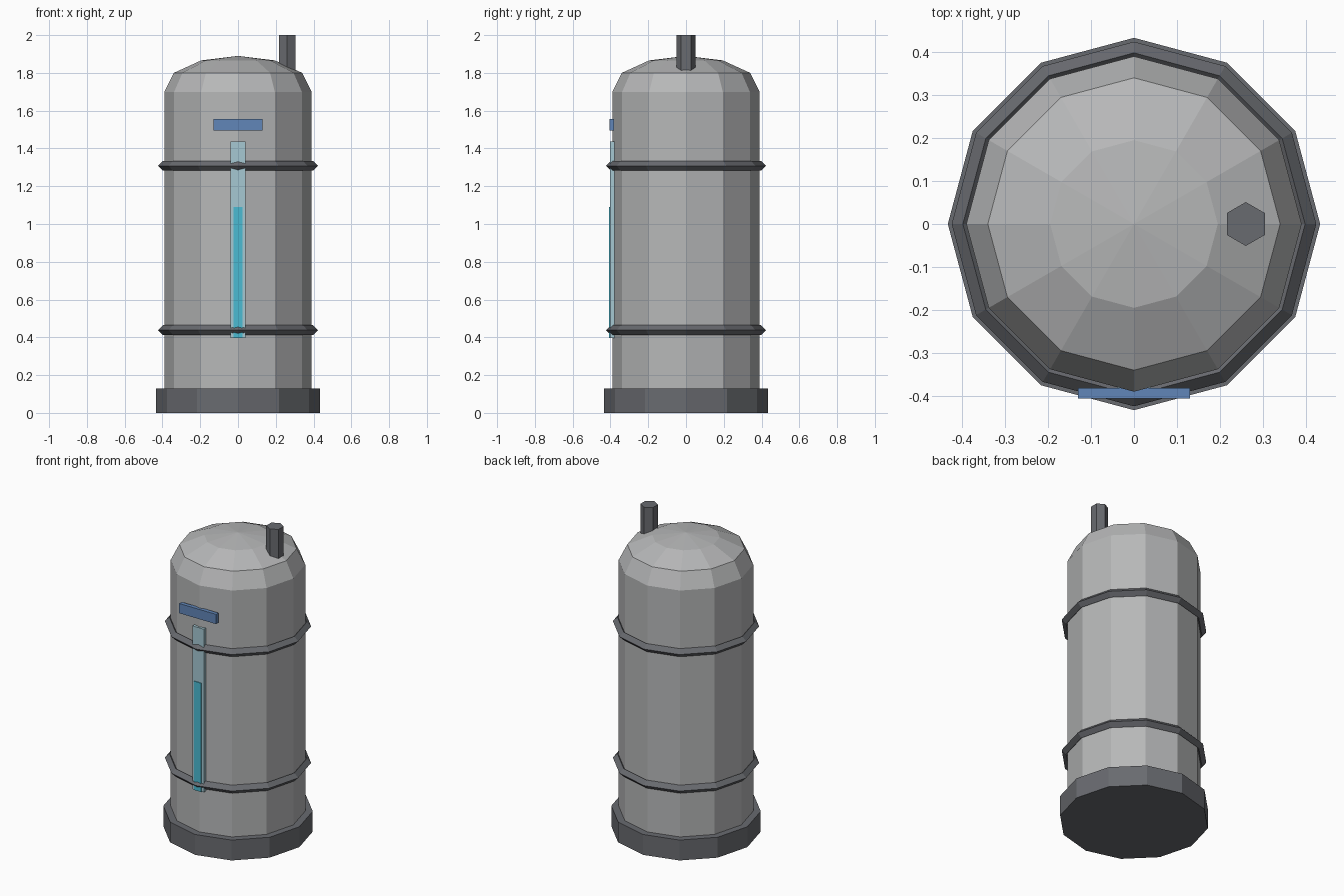
import bpy, bmesh, math

if "Cube" in bpy.data.objects:
    bpy.data.objects.remove(bpy.data.objects["Cube"])


def material(name, rgb):
    m = bpy.data.materials.new(name)
    m.diffuse_color = (*rgb, 1.0)
    m.use_nodes = True
    m.node_tree.nodes["Principled BSDF"].inputs["Base Color"].default_value = m.diffuse_color
    return m


STEEL = material("pale_steel", (0.47, 0.475, 0.48))
DARK = material("dark_metal", (0.14, 0.145, 0.16))
GLASS = material("gauge_glass", (0.38, 0.58, 0.65))
FLUID = material("cyan_fluid", (0.07, 0.50, 0.65))
BLUE = material("blue_plate", (0.12, 0.24, 0.48))


def finish(name, bm, mat):
    bmesh.ops.recalc_face_normals(bm, faces=bm.faces)
    me = bpy.data.meshes.new(name)
    bm.to_mesh(me)
    bm.free()
    me.materials.append(mat)
    ob = bpy.data.objects.new(name, me)
    bpy.context.collection.objects.link(ob)
    return ob


def lathe(name, profile, mat, sides=12, turn=0.0, centre=(0, 0), loop=False):
    """Spin (radius, z) points round a vertical axis; radius 0 makes a pole."""
    bm = bmesh.new()
    rings = []
    for r, z in profile:
        if r == 0:
            rings.append([bm.verts.new((*centre, z))] * sides)
        else:
            angles = [turn + math.tau * i / sides for i in range(sides)]
            rings.append([bm.verts.new((centre[0] + r * math.cos(a),
                                        centre[1] + r * math.sin(a), z)) for a in angles])
    pairs = list(zip(rings, rings[1:]))
    if loop:
        pairs.append((rings[-1], rings[0]))
    for lo, hi in pairs:
        for i in range(sides):
            j = (i + 1) % sides
            bm.faces.new(dict.fromkeys((lo[i], lo[j], hi[j], hi[i])))
    if not loop:
        for ring in (rings[0], rings[-1]):
            if ring[0] is not ring[1]:
                bm.faces.new(ring)
    return finish(name, bm, mat)


def box(name, x, y, z, mat):
    bm = bmesh.new()
    bmesh.ops.create_cube(bm, size=1)
    for v in bm.verts:
        v.co = [a[0] if c < 0 else a[1] for a, c in zip((x, y, z), v.co)]
    return finish(name, bm, mat)


# Tank body with domed top, standing on a wider foot
lathe("tank_body", [(0.39, 0.10), (0.39, 1.70), (0.34, 1.80), (0.195, 1.866), (0, 1.89)], STEEL)
lathe("base_foot", [(0.433, 0), (0.433, 0.13)], DARK)

# Diamond-section hoops round the tank
for label, z in (("lower", 0.438), ("upper", 1.308)):
    r, t = 0.398, 0.026
    lathe(label + "_hoop", [(r + t, z), (r, z + t), (r - t, z), (r, z - t)], DARK, loop=True)

# Hexagonal vent pipe on the dome
lathe("vent_pipe", [(0.051, 1.74), (0.051, 2.0)], DARK, sides=6,
      turn=math.pi / 6, centre=(0.26, 0))

# Level gauge and name plate on the front
box("gauge_tube", (-0.04, 0.04), (-0.402, -0.378), (0.397, 1.437), GLASS)
box("gauge_fluid", (-0.025, 0.025), (-0.407, -0.385), (0.397, 1.09), FLUID)
box("front_plate", (-0.13, 0.13), (-0.406, -0.381), (1.495, 1.557), BLUE)
